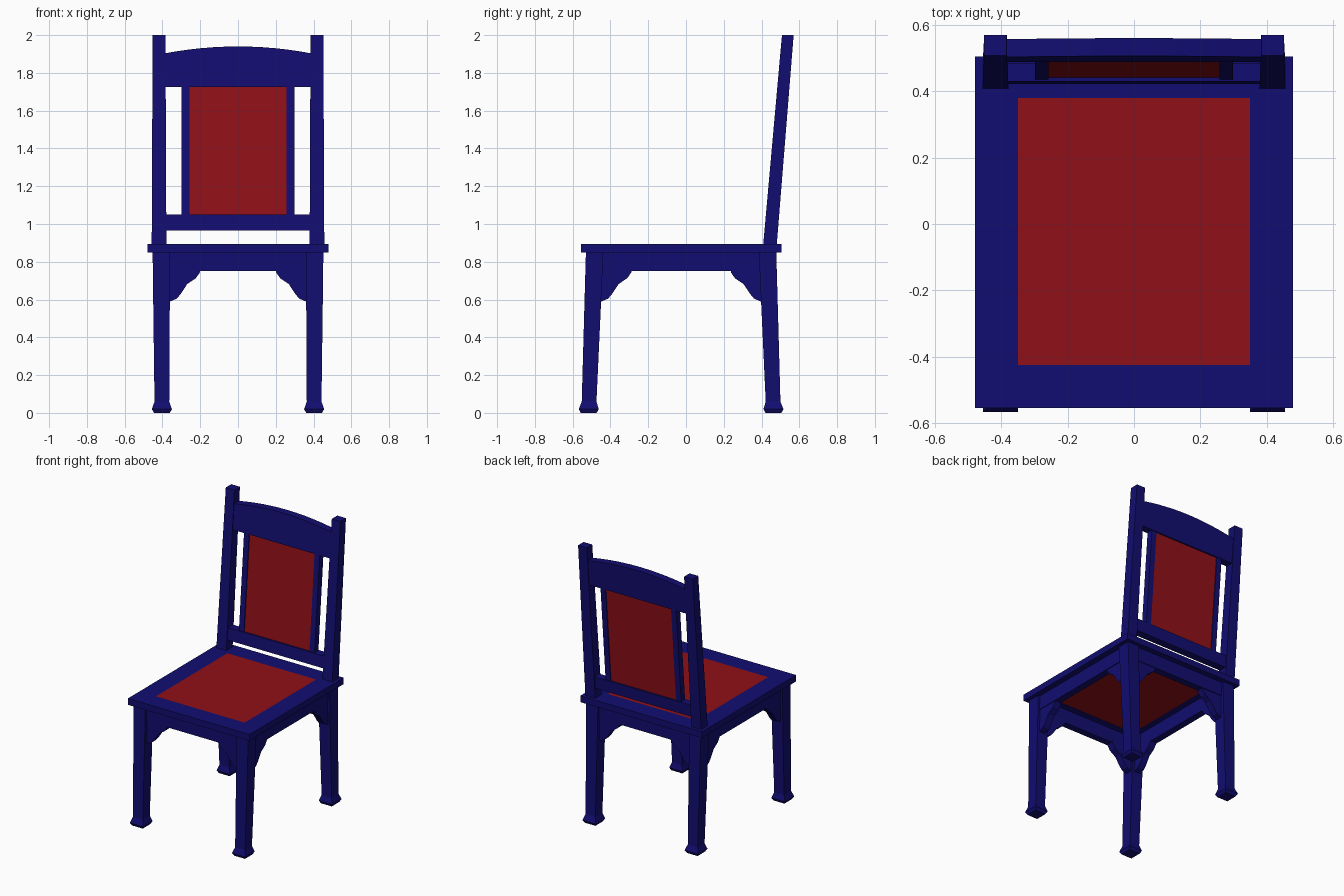
import bpy, bmesh
from mathutils import Vector

if "Cube" in bpy.data.objects:
    bpy.data.objects.remove(bpy.data.objects["Cube"])

SEAT_Y = -0.026      # centre of the leg layout in depth
SEAT_TOP = 0.895
LEAN = 0.085         # backward lean of the backrest


def material(name, rgb):
    m = bpy.data.materials.new(name)
    m.diffuse_color = (*rgb, 1)
    m.use_nodes = True
    m.node_tree.nodes["Principled BSDF"].inputs["Base Color"].default_value = m.diffuse_color
    return m


BLUE = material("blue_paint", (0.006, 0.004, 0.165))
RED = material("red_fabric", (0.28, 0.005, 0.009))


def finish(name, bm, mat):
    bmesh.ops.recalc_face_normals(bm, faces=bm.faces)
    me = bpy.data.meshes.new(name)
    bm.to_mesh(me)
    bm.free()
    me.materials.append(mat)
    ob = bpy.data.objects.new(name, me)
    bpy.context.collection.objects.link(ob)
    return ob


def loft(name, rings, mat=BLUE):
    """Closed solid through rings of points with equal counts."""
    bm = bmesh.new()
    loops = [[bm.verts.new(p) for p in ring] for ring in rings]
    n = len(loops[0])
    for a, b in zip(loops, loops[1:]):
        for i in range(n):
            j = (i + 1) % n
            bm.faces.new((a[i], a[j], b[j], b[i]))
    bm.faces.new(loops[0])
    bm.faces.new(loops[-1])
    return finish(name, bm, mat)


def rect(cx, cy, z, hx, hy):
    return [Vector((cx + sx * hx, cy + sy * hy, z))
            for sx, sy in ((-1, -1), (1, -1), (1, 1), (-1, 1))]


def box(name, x0, x1, y0, y1, z0, z1, mat=BLUE):
    c = ((x0 + x1) / 2, (y0 + y1) / 2)
    h = ((x1 - x0) / 2, (y1 - y0) / 2)
    return loft(name, [rect(*c, z, *h) for z in (z0, z1)], mat)


def back_part(name, outline, half, mat=BLUE):
    """x/z outline given thickness and sheared along the leaning back."""
    def ring(s):
        return [Vector((x, 0.445 + LEAN * (z - SEAT_TOP) + s * half, z))
                for x, z in outline]
    return loft(name, [ring(-1), ring(1)], mat)


def slab(x0, x1, z0, z1):
    return [(x0, z0), (x1, z0), (x1, z1), (x0, z1)]


# Seat frame with an open centre, and the upholstered panel inside it
X, Y0, Y1 = 0.48, -0.555, 0.505
PX, PY0, PY1 = 0.35, -0.425, 0.38
bm = bmesh.new()
outer = [(-X, Y0), (X, Y0), (X, Y1), (-X, Y1)]
inner = [(-PX, PY0), (PX, PY0), (PX, PY1), (-PX, PY1)]
v = [[bm.verts.new((x, y, z)) for x, y in ring]
     for ring, z in ((outer, 0.85), (outer, SEAT_TOP), (inner, SEAT_TOP), (inner, 0.85))]
for k in range(4):
    a, b = v[k], v[(k + 1) % 4]
    for i in range(4):
        j = (i + 1) % 4
        bm.faces.new((a[i], a[j], b[j], b[i]))
finish("seat_frame", bm, BLUE)
box("seat_panel", -PX, PX, PY0, PY1, 0.857, SEAT_TOP, RED)

# Tapered splayed legs with flared feet: z, x centre, y offset, half width
LEG = [(0, 0.403, 0.489, 0.042), (0.02, 0.403, 0.489, 0.053),
       (0.06, 0.403, 0.487, 0.039), (0.6, 0.405, 0.467, 0.044),
       (0.85, 0.406, 0.458, 0.046)]
# Corner bracket: distance from leg, height
BRACKET = [(-0.02, 0.589), (0.0, 0.589), (0.037, 0.605), (0.058, 0.63), (0.092, 0.682),
           (0.138, 0.713), (0.16, 0.745), (0.16, 0.76), (-0.02, 0.76)]
for sy, depth in ((-1, "front"), (1, "back")):
    for sx, side in ((-1, "left"), (1, "right")):
        tag = f"{depth}_{side}"
        loft(f"{tag}_leg", [rect(sx * cx, SEAT_Y + sy * cy, z, h, h) for z, cx, cy, h in LEG])
        # bracket under the front or back apron
        loft(f"{tag}_cross_bracket",
             [[Vector((sx * (0.361 - d), SEAT_Y + sy * y, z)) for d, z in BRACKET]
              for y in (0.435, 0.485)])
        # bracket under the side apron
        loft(f"{tag}_side_bracket",
             [[Vector((sx * x, SEAT_Y + sy * (0.423 - d), z)) for d, z in BRACKET]
              for x in (0.382, 0.432)])

# Aprons under the seat
for s, a, b in ((-1, "front", "left"), (1, "back", "right")):
    y = sorted((SEAT_Y + s * 0.44, SEAT_Y + s * 0.49))
    x = sorted((s * 0.387, s * 0.437))
    box(f"{a}_apron", -0.38, 0.38, *y, 0.75, 0.85)
    box(f"{b}_apron", *x, SEAT_Y - 0.43, SEAT_Y + 0.43, 0.75, 0.85)

# Leaning back posts, tapering slightly to the top
for s, side in ((-1, "left"), (1, "right")):
    loft(f"{side}_back_post", [
        rect(s * 0.418, 0.445 + LEAN * (z - SEAT_TOP), z, hx, hy)
        for z, hx, hy in ((0.87, 0.039, 0.036), (2.0, 0.034, 0.031))])
    x = sorted((s * 0.258, s * 0.298))
    back_part(f"{side}_back_stile", slab(*x, 1.04, 1.735), 0.022)

# Back rails and panel
back_part("lower_back_rail", slab(-0.39, 0.39, 0.965, 1.05), 0.028)
N = 12
arch = [(0.39 - 0.78 * i / N, 1.94 - 0.037 * (1 - 2 * i / N) ** 2) for i in range(N + 1)]
back_part("top_back_rail", [(-0.39, 1.725), (0.39, 1.725)] + arch, 0.027)
back_part("back_panel", slab(-0.26, 0.26, 1.045, 1.73), 0.016, RED)
